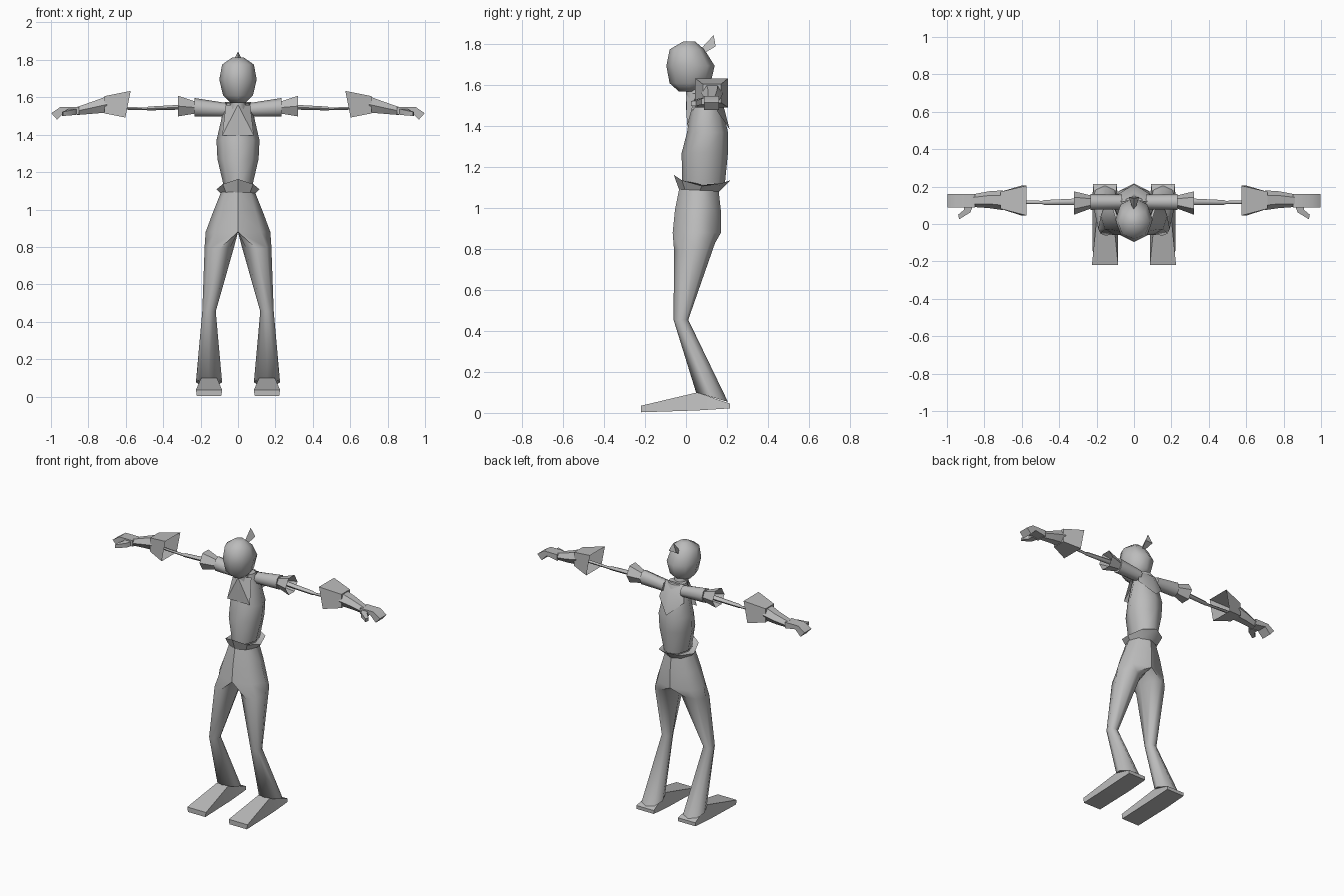
import bpy, bmesh, math
from math import sin, cos, pi, sqrt

if "Cube" in bpy.data.objects:
    bpy.data.objects.remove(bpy.data.objects["Cube"], do_unlink=True)

grey = bpy.data.materials.new("plain grey")
grey.use_nodes = True
grey.diffuse_color = (0.5, 0.5, 0.5, 1)
grey.node_tree.nodes["Principled BSDF"].inputs["Base Color"].default_value = (0.5, 0.5, 0.5, 1)


def finish(name, bm, mirror=False, angle=60, flip_fix=True):
    if flip_fix:
        bmesh.ops.recalc_face_normals(bm, faces=bm.faces)
    mesh = bpy.data.meshes.new(name)
    bm.to_mesh(mesh)
    bm.free()
    obj = bpy.data.objects.new(name, mesh)
    bpy.context.collection.objects.link(obj)
    mesh.materials.append(grey)
    bpy.ops.object.select_all(action='DESELECT')
    obj.select_set(True)
    bpy.context.view_layer.objects.active = obj
    bpy.ops.object.shade_smooth_by_angle(angle=math.radians(angle))
    if mirror:
        mod = obj.modifiers.new("mirror", 'MIRROR')
        mod.use_axis = (True, False, False)
    return obj


def loft(name, rings, mirror=False, angle=60, cap_start=True, cap_end=True):
    """Skin a list of equally long point rings."""
    bm = bmesh.new()
    vs = [[bm.verts.new(p) for p in r] for r in rings]
    n = len(vs[0])
    for a, b in zip(vs, vs[1:]):
        for i in range(n):
            j = (i + 1) % n
            bm.faces.new((a[i], a[j], b[j], b[i]))
    if cap_start:
        bm.faces.new(vs[0])
    if cap_end:
        bm.faces.new(vs[-1])
    return finish(name, bm, mirror, angle)


def zring(cx, cy, z, rx, ry, tilt=0, half=False, n=8):
    """Horizontal ring; tilt slopes it along y, half flattens it onto x = 0."""
    pts = []
    for i in range(n):
        t = 2 * pi * i / n
        c = max(cos(t), 0) if half else cos(t)
        pts.append((cx + rx * c, cy + ry * sin(t), z + tilt * ry * sin(t)))
    return pts


def xring(x, cy, cz, ry, rz, lean=0, n=8):
    """Ring across the arm; four-sided rings are axis-aligned boxes."""
    k, off = (sqrt(2), pi / 4) if n == 4 else (1, 0)
    pts = []
    for i in range(n):
        t = 2 * pi * i / n + off
        pts.append((x + lean * k * sin(t), cy + ry * k * cos(t), cz + rz * k * sin(t)))
    return pts


def plate(name, pts, faces, angle=30):
    bm = bmesh.new()
    vs = [bm.verts.new(p) for p in pts]
    for f in faces:
        bm.faces.new([vs[i] for i in f])
    return finish(name, bm, angle=angle)


# Head, hair tuft and neck
loft("head", [zring(0, .015, 1.57, .04, .05), zring(0, .02, 1.61, .08, .1),
              zring(0, .022, 1.695, .1, .118), zring(0, .005, 1.775, .085, .085),
              zring(0, .015, 1.813, .03, .03)])
loft("hair_tuft", [[(0, .07, 1.775), (-.008, .085, 1.755), (.008, .085, 1.755)],
                   [(0, .135, 1.845), (-.028, .145, 1.79), (.028, .145, 1.79)]], angle=30)
loft("neck", [zring(0, .06, 1.48, .05, .06), zring(0, .045, 1.6, .04, .045)])

# Torso and collar flaps
loft("torso", [zring(0, .085, 1.12, .075, .105), zring(0, .092, 1.27, .11, .113),
               zring(0, .105, 1.37, .115, .1), zring(0, .1, 1.5, .085, .075),
               zring(0, .09, 1.57, .06, .06)])
plate("front_collar", [(0, 0, 1.56), (-.085, .005, 1.395), (.085, .005, 1.395),
                       (-.065, .05, 1.56), (.065, .05, 1.56)],
      [(0, 1, 2), (0, 3, 1), (0, 2, 4)])
plate("back_collar", [(-.07, .12, 1.575), (.07, .12, 1.575), (.092, .155, 1.47),
                      (0, .213, 1.385), (-.092, .155, 1.47), (0, .175, 1.53)],
      [(0, 1, 5), (1, 2, 5), (2, 3, 5), (3, 4, 5), (4, 0, 5)], 60)

# Flared belt with points at front and back
rim = []
for i in range(8):
    t = 2 * pi * i / 8
    peak = .055 if sin(t) < 0 else .028
    rim.append((.115 * cos(t), .078 + .138 * sin(t), 1.108 + peak * sin(t) ** 2))
loft("belt", [zring(0, .065, 1.08, .085, .095), rim, zring(0, .08, 1.115, .076, .103)],
     angle=35, cap_start=False, cap_end=False)

# Trousers: the half rings meet at the middle to form the hips
loft("trouser_leg", [zring(0, .063, 1.1, .088, .095, half=True),
                     zring(0, .058, .99, .132, .112, half=True),
                     zring(0, .053, .88, .173, .118, half=True),
                     zring(.098, .042, .81, .08, .1, tilt=.2),
                     zring(.155, -.025, .455, .036, .036),
                     zring(.155, .127, .077, .07, .078, tilt=-.3)],
     mirror=True, cap_start=False)


# Wedge shoe
def shoe_section(y, bot, top, x0, x1, t0, t1):
    return [(x0, y, bot), (x1, y, bot), (t1, y, top), (t0, y, top)]


loft("shoe", [shoe_section(-.22, .003, .035, .09, .22, .085, .225),
              shoe_section(.055, .012, .1, .088, .222, .113, .197),
              shoe_section(.215, .022, .045, .09, .22, .09, .22)], mirror=True, angle=25)

# Arms: shoulder sleeve, flared sleeve end, thin arm
loft("shoulder_sleeve", [xring(.065, .118, 1.533, .04, .037),
                         xring(.232, .118, 1.546, .042, .05)], mirror=True, angle=50)
loft("sleeve_flare", [xring(.225, .118, 1.545, .033, .036, n=6),
                      xring(.322, .112, 1.553, .063, .064, n=6)],
     mirror=True, angle=30, cap_end=False)
loft("thin_arm", [xring(.23, .12, 1.55, .02, .016, n=6), xring(.48, .115, 1.54, .013, .012, n=6),
                  xring(.49, .115, 1.538, .009, .008, n=6), xring(.72, .12, 1.545, .009, .01, n=6)],
     mirror=True, angle=60)

# Gloves: open square cuff, tapering wrist, curled hand and thumb
loft("glove_cuff", [xring(.588, .125, 1.563, .08, .071, lean=-.014, n=4),
                    xring(.715, .127, 1.56, .045, .046, n=4)],
     mirror=True, angle=30, cap_start=False)
loft("glove_wrist", [xring(.7, .127, 1.562, .053, .05, n=6),
                     xring(.775, .13, 1.545, .045, .038, n=6),
                     xring(.86, .125, 1.527, .034, .025, n=6)], mirror=True, angle=40)


def hand_section(xt, zt, xb, zb, y0=.088, y1=.16):
    return [(xt, y0, zt), (xt, y1, zt), (xb, y1, zb), (xb, y0, zb)]


loft("hand", [hand_section(.85, 1.548, .85, 1.507), hand_section(.95, 1.548, .928, 1.52),
              hand_section(.998, 1.515, .967, 1.48)], mirror=True, angle=40)
loft("thumb", [[(.86, .1, 1.54), (.86, .1, 1.508), (.91, .1, 1.508), (.91, .1, 1.54)],
               [(.875, .062, 1.535), (.875, .062, 1.505), (.91, .075, 1.505), (.91, .075, 1.535)],
               [(.935, .025, 1.522), (.935, .025, 1.5), (.94, .05, 1.5), (.94, .05, 1.522)]],
     mirror=True, angle=40)
